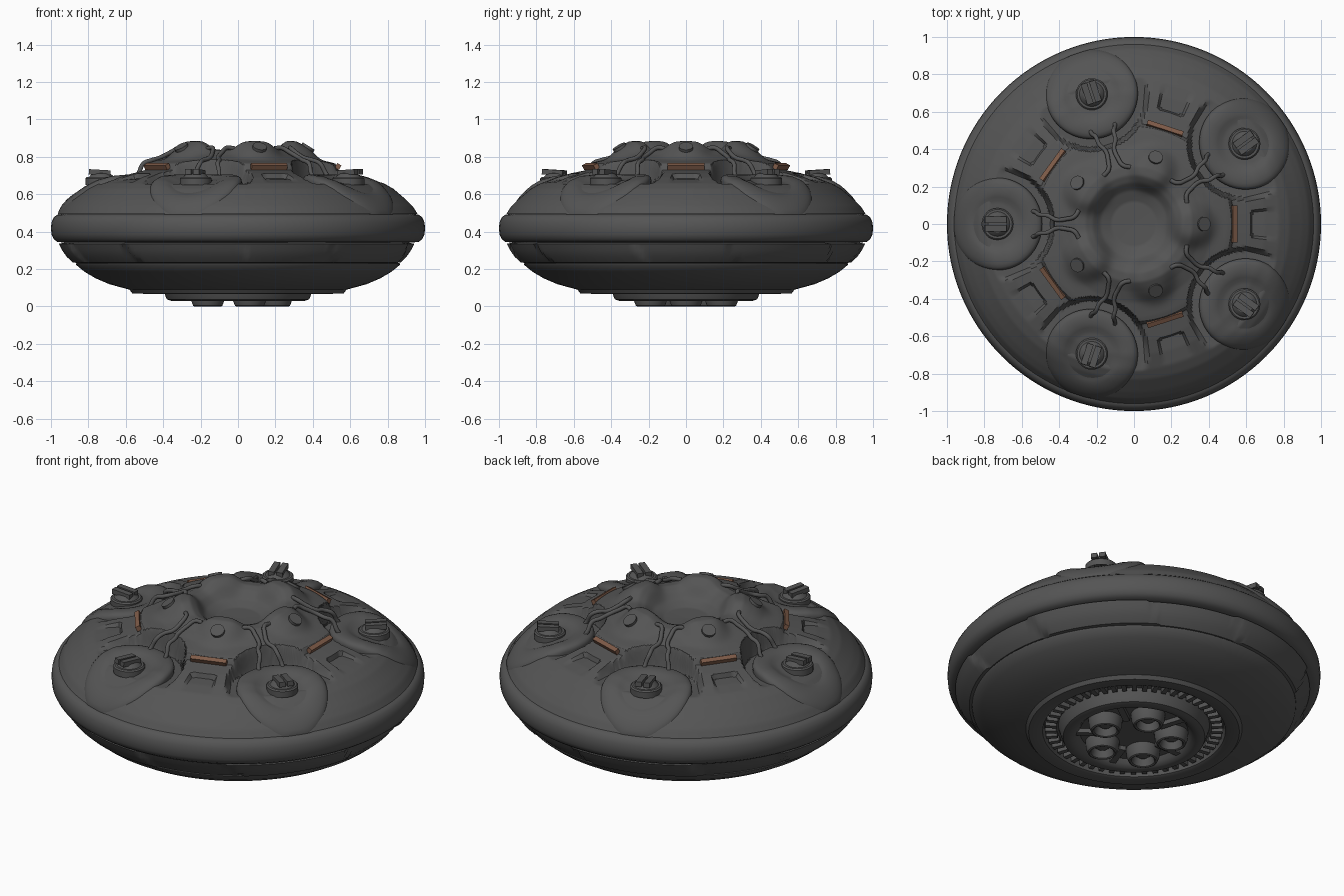
import bpy, bmesh, math
from math import cos, sin, pi, hypot, exp, radians

if "Cube" in bpy.data.objects:
    bpy.data.objects.remove(bpy.data.objects["Cube"])

STEP = 2 * pi / 5


def material(name, rgb):
    m = bpy.data.materials.new(name)
    m.diffuse_color = (*rgb, 1)
    m.use_nodes = True
    m.node_tree.nodes["Principled BSDF"].inputs["Base Color"].default_value = m.diffuse_color
    return m


GREY = material("dark_grey_metal", (0.09, 0.09, 0.09))
ORANGE = material("dull_orange", (0.21, 0.105, 0.065))


def finish(o, mat, angle):
    o.data.materials.append(mat)
    bpy.ops.object.select_all(action='DESELECT')
    o.select_set(True)
    bpy.context.view_layer.objects.active = o
    bpy.ops.object.shade_smooth_by_angle(angle=radians(angle))
    return o


def surface(name, rows, segs, fn, loc=(0, 0, 0), rot=0, mat=GREY, angle=32):
    """Ring surface: fn(row, theta) gives the point; rows run bottom -> outside -> top."""
    bm = bmesh.new()
    g = [[bm.verts.new(fn(r, 2 * pi * i / segs)) for i in range(segs)] for r in rows]
    for j in range(len(rows) - 1):
        for i in range(segs):
            k = (i + 1) % segs
            bm.faces.new((g[j][i], g[j][k], g[j + 1][k], g[j + 1][i]))
    bmesh.ops.remove_doubles(bm, verts=bm.verts, dist=1e-5)
    me = bpy.data.meshes.new(name)
    bm.to_mesh(me)
    bm.free()
    o = bpy.data.objects.new(name, me)
    bpy.context.collection.objects.link(o)
    o.location, o.rotation_euler.z = loc, rot
    return finish(o, mat, angle)


def ring(p, t):
    return (p[0] * cos(t), p[0] * sin(t), p[1])


def box(name, r, y, z, size, rot, mat=GREY, tilt=0):
    """Box at radius r and side offset y, turned about the centre axis."""
    bpy.ops.mesh.primitive_cube_add(size=1)
    o = bpy.context.object
    o.name = name
    o.scale = size
    o.location = (r * cos(rot) - y * sin(rot), r * sin(rot) + y * cos(rot), z)
    o.rotation_euler = (0, tilt, rot)
    o.data.materials.append(mat)
    return o


def interp(pts, x):
    for (x0, y0), (x1, y1) in zip(pts, pts[1:]):
        if x <= x1:
            return y0 + (y1 - y0) * (x - x0) / (x1 - x0)
    return pts[-1][1]


def smooth(a, b, x):
    t = min(1, max(0, (x - a) / (b - a)))
    return t * t * (3 - 2 * t)


def fold(t, off=0):
    return (t - off + STEP / 2) % STEP - STEP / 2


# Upper hull: crater, five bulbs, ledge, pod cavities and square dents
TOP = [(0, .76), (.12, .765), (.18, .788), (.22, .822), (.26, .838), (.31, .835), (.36, .81),
       (.42, .787), (.5, .77), (.525, .762), (.537, .728), (.62, .712), (.7, .69), (.78, .658),
       (.83, .63), (.9, .57), (.935, .535), (.96, .495)]


def hull_point(r, t):
    a, b = fold(t), fold(t, STEP / 2)
    z = interp(TOP, r)
    z += .048 * exp(-(hypot(r * cos(a) - .31, r * sin(a)) / .11) ** 4)
    x, y = r * cos(a), abs(r * sin(a))
    if .63 < x < .77 and y < .075:
        z -= .025 * (.77 - x) / .14
    d = hypot(r * cos(b) - .73, r * sin(b))
    k = 1 - smooth(.285, .305, d)
    z += k * (min(z, .655) - z)
    return (r * cos(t), r * sin(t), z)


surface("upper_hull", [.96 * (1 - i / 120) for i in range(121)], 320, hull_point)

# Rounded rim
RIM = [(.93, .342), (.965, .345), (.985, .36), (.997, .385), (1, .42), (.997, .45),
       (.985, .477), (.968, .49), (.94, .495)]
surface("rim", RIM, 128, ring)


# Lower band with slanted raised plates
def band_point(p, t):
    a = fold(t + (p[1] - .29) * .9, STEP / 2)
    k = 1 if abs(a) < .36 else .984
    return ring((p[0] * k, p[1]), t)


surface("lower_band", [(.85, .232), (.883, .235), (.915, .265), (.94, .3), (.958, .335), (.92, .343)],
        320, band_point)

# Lower bowl and underside with engine recess and engine ring
BOWL = [(0, .07), (.29, .07), (.305, .05), (.325, .034), (.355, .03), (.38, .038), (.39, .06),
        (.405, .11), (.48, .11), (.49, .075), (.505, .068), (.565, .07), (.58, .09), (.625, .102),
        (.69, .12), (.76, .15), (.82, .185), (.865, .222), (.868, .23), (.84, .236)]
surface("lower_bowl", BOWL, 128, ring)
for i in range(50):
    box("engine_tooth", .447, 0, .1, (.06, .026, .035), i * 2 * pi / 50)

# Pods draped over the hull
POD = [(.4, .69), (.5, .703), (.6, .703), (.7, .695), (.78, .672), (.83, .643), (.9, .585),
       (.935, .548), (.97, .50)]


def pod_point(p, t):
    d, drop = p
    x, y = .73 + d * cos(t) * .97, d * sin(t)
    r = hypot(x, y)
    if r > .962:
        x, y, r = x * .962 / r, y * .962 / r, .962
    return (x, y, interp(POD, r) - drop)


POD_ROWS = [(.235, .15), (.245, .05), (.247, .025), (.243, .01), (.232, .002), (.215, -.003),
            (.19, -.003), (.165, 0), (.145, .007), (.125, .017), (.105, .021), (.05, .021), (0, .021)]
TURRET = [(.085, .65), (.085, .685), (.078, .692), (.066, .692), (.06, .7), (.045, .712), (0, .716)]
DOME = [(0, .028), (.03, .032), (.05, .05), (.055, .07)]
NOZZLE = [(.05, .06), (.058, .02), (.062, .004), (.07, 0), (.078, .004), (.088, .03), (.092, .07)]
CABLE = [(.295, .075, .845), (.318, .04, .848), (.36, .027, .825), (.42, .024, .795),
         (.46, .045, .783), (.505, .05, .765), (.53, .066, .715), (.555, .068, .68)]

for n in range(5):
    a, b = n * STEP, (n + .5) * STEP
    surface("pod", POD_ROWS, 64, pod_point, rot=b, angle=40)

    # Twin-barrel turret on the pod
    base = (.73 * cos(b), .73 * sin(b), 0)
    surface("turret_base", TURRET, 32, ring, loc=base)
    for s in (-1, 1):
        box("turret_barrel", .74, s * .023, .717, (.115, .034, .028), b, tilt=-.06)

    # Pair of cables running from crater edge to pod
    for s in (-1, 1):
        cu = bpy.data.curves.new("cable", 'CURVE')
        cu.dimensions = '3D'
        cu.bevel_depth = .012
        cu.bevel_resolution = 2
        cu.resolution_u = 5
        cu.use_fill_caps = True
        sp = cu.splines.new('BEZIER')
        sp.bezier_points.add(len(CABLE) - 1)
        for bp, (x, y, z) in zip(sp.bezier_points, CABLE):
            bp.co = (x, s * y, z)
            bp.handle_left_type = bp.handle_right_type = 'AUTO'
        cu.materials.append(GREY)
        o = bpy.data.objects.new("cable", cu)
        o.rotation_euler.z = b
        bpy.context.collection.objects.link(o)

    # Round port on each bulb, tilted outward
    bpy.ops.mesh.primitive_cylinder_add(vertices=32, radius=.038, depth=.03,
                                        location=(.37 * cos(a), .37 * sin(a), .845),
                                        rotation=(0, radians(32), a))
    o = bpy.context.object
    o.name = "bulb_port"
    finish(o, GREY, 35)

    # Orange strip under the ledge
    box("orange_strip", .535, 0, .748, (.026, .2, .028), a, ORANGE, tilt=.5)

    # Engine nozzle with glowing-core dome shape, and strut between nozzles
    pos = (.2 * cos(a), .2 * sin(a), 0)
    surface("nozzle", NOZZLE[::1], 32, ring, loc=pos)
    surface("nozzle_core", DOME, 32, ring, loc=pos)
    box("engine_strut", .235, 0, .06, (.15, .035, .03), b)
